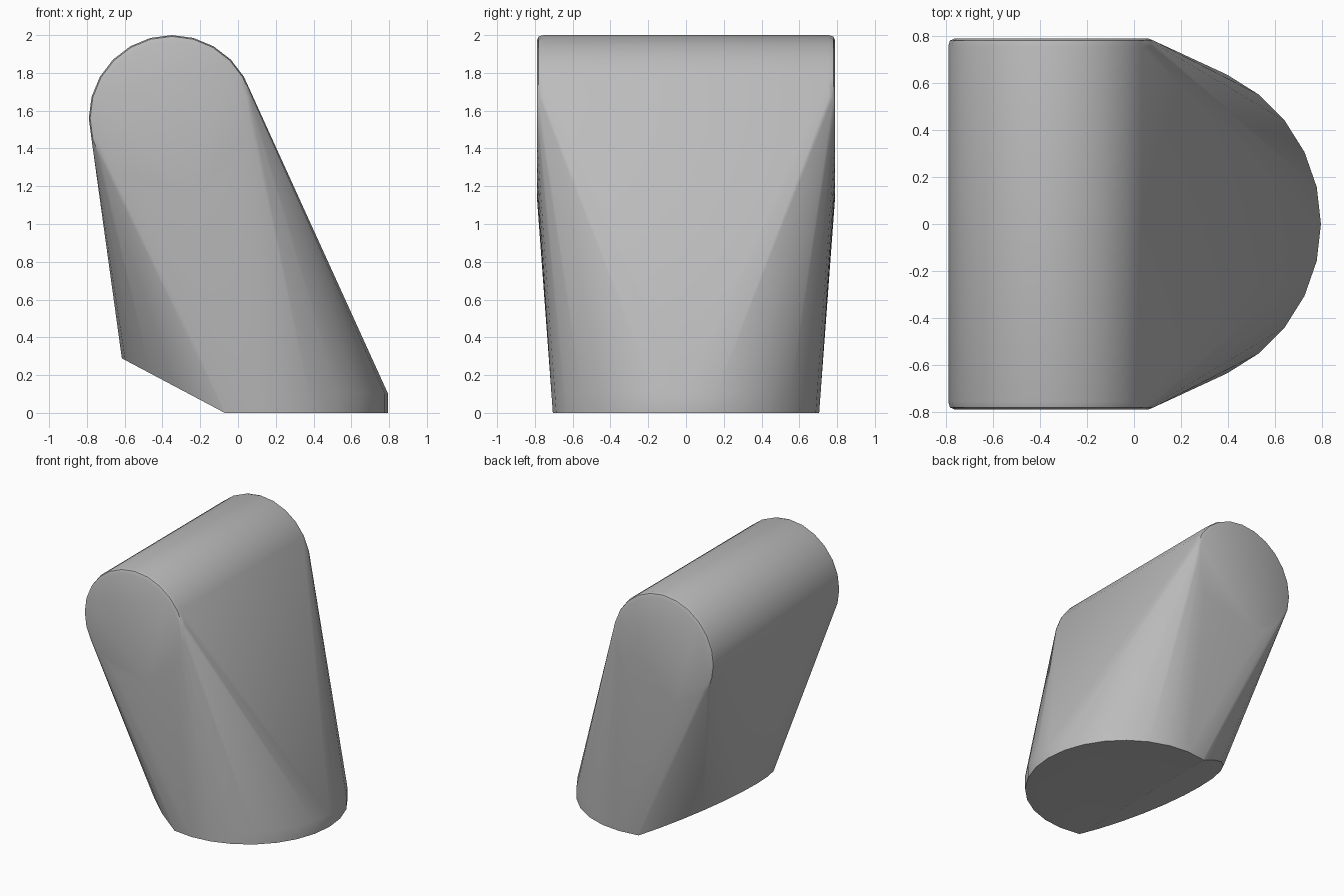
import bpy, bmesh, math

old = bpy.data.objects.get("Cube")
if old:
    bpy.data.objects.remove(old, do_unlink=True)

grey = bpy.data.materials.new("plain grey")
grey.use_nodes = True
colour = (0.5, 0.5, 0.5, 1)
grey.diffuse_color = colour
grey.node_tree.nodes["Principled BSDF"].inputs["Base Color"].default_value = colour


def circle(radius, count):
    for i in range(count):
        a = math.tau * i / count
        yield radius * math.cos(a), radius * math.sin(a)


bm = bmesh.new()

# Rounded top bar lying along y, with softened end rims
for side in (-1, 1):
    for radius, y in ((0.41, 0.79), (0.433, 0.78), (0.44, 0.755)):
        for x, z in circle(radius, 24):
            bm.verts.new((x - 0.35, side * y, z + 1.56))

# Round foot: flat under the front half, folded upward behind the chord
chord, centre = -0.07, 0.09
for x, y in circle(0.705, 28):
    x += centre
    bm.verts.new((x, y, max(0, (chord - x) * 0.53)))
    if x > centre:
        bm.verts.new((x, y, 0.1))
half = math.sqrt(0.705 ** 2 - (centre - chord) ** 2)
for side in (-1, 1):
    bm.verts.new((chord, side * half, 0))

# Taut skin stretched from the bar to the foot
hull = bmesh.ops.convex_hull(bm, input=bm.verts[:])
loose = {v for v in hull["geom_interior"] + hull["geom_unused"]
         if isinstance(v, bmesh.types.BMVert) and not v.link_faces}
bmesh.ops.delete(bm, geom=list(loose), context="VERTS")
bmesh.ops.dissolve_limit(bm, angle_limit=math.radians(0.5),
                         verts=bm.verts[:], edges=bm.edges[:])
bmesh.ops.recalc_face_normals(bm, faces=bm.faces[:])

mesh = bpy.data.meshes.new("wedge_body")
bm.to_mesh(mesh)
bm.free()
mesh.materials.append(grey)
body = bpy.data.objects.new("wedge_body", mesh)
bpy.context.collection.objects.link(body)

bpy.ops.object.select_all(action="DESELECT")
body.select_set(True)
bpy.context.view_layer.objects.active = body
bpy.ops.object.shade_smooth_by_angle(angle=math.radians(35))
